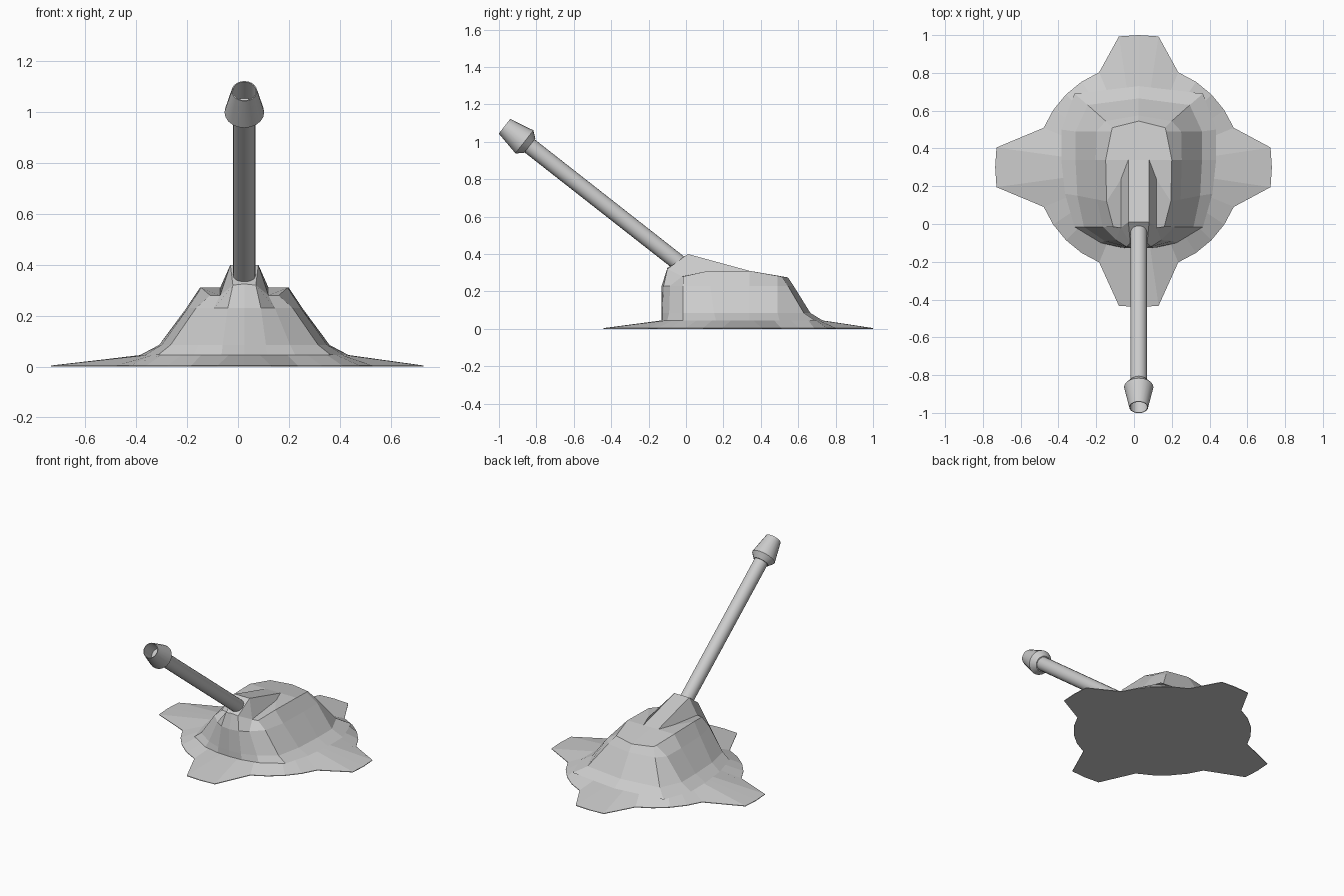
import bpy, bmesh
from math import radians, sin, cos, pi, tau, hypot
from mathutils import Vector
from mathutils.geometry import intersect_line_line_2d

if "Cube" in bpy.data.objects:
    bpy.data.objects.remove(bpy.data.objects["Cube"])

CX, CY = 0.025, 0.30   # centre of the base plate


def finish(bm, name):
    bmesh.ops.remove_doubles(bm, verts=bm.verts, dist=0.0005)
    bmesh.ops.recalc_face_normals(bm, faces=bm.faces)
    me = bpy.data.meshes.new(name)
    bm.to_mesh(me)
    bm.free()
    ob = bpy.data.objects.new(name, me)
    bpy.context.collection.objects.link(ob)
    return ob


# Turret: half outlines from back centre round to nose centre, at rising levels
rows = [
    (0.045, [(0, .73), (.34, .69), (.41, .50), (.41, .34), (.39, .16),
             (.34, -.015), (.20, -.10), (.09, -.125), (0, -.13)]),
    (0.085, [(0, .665), (.27, .63), (.335, .49), (.335, .34), (.325, .15),
             (.29, -.015), (.18, -.09), (.085, -.125), (0, -.13)]),
    (0.23, [(0, .575), (.175, .545), (.225, .49), (.228, .34), (.222, .13),
            (.19, -.015), (.12, -.085), (.065, -.12), (0, -.13)]),
]
levels = [[(x, y, z) for x, y in pts] for z, pts in rows]
levels.append([(0, .545, .275), (.14, .51, .28), (.145, .49, .283), (.175, .34, .31),
               (.17, .12, .31), (.135, -.015, .28), (.095, -.02, .28),
               (.045, -.10, .32), (0, -.10, .325)])
# Raised gun housing: peak, rear end and gutter foot
peak, peak_c = (.055, .01, .40), (0, .01, .40)
end, end_c, foot = (.055, .34, .31), (0, .34, .31), (.095, .235, .31)

polys = [list(levels[0])]
for a, b in zip(levels, levels[1:]):
    for i in range(8):
        polys.append([a[i], a[i + 1], b[i + 1], b[i]])
t = levels[-1]
polys += [[t[0], t[1], t[2], t[3], end, end_c], [end_c, end, peak, peak_c],
          [end, foot, t[6], peak], [t[3], t[4], foot, end], [t[4], t[5], t[6], foot],
          [t[6], t[7], peak], [t[7], t[8], peak_c, peak]]
bm = bmesh.new()
for s in (1, -1):
    for p in polys:
        bm.faces.new([bm.verts.new((CX + s * x, y, z)) for x, y, z in p])
finish(bm, "turret_body")

# Base plate: disc with four tapering arms, rising to the foot of the turret
base = [Vector((x, y - CY)) for x, y in rows[0][1]]
base += [Vector((-v.x, v.y)) for v in reversed(base[1:-1])]


def foot_point(d):
    for a, b in zip(base, base[1:] + base[:1]):
        hit = intersect_line_line_2d(Vector((0, 0)), d.normalized() * 2, a, b)
        if hit:
            return hit
    return d * 0.7


outer = []
for k, reach in enumerate((.705, .70, .76, .74)):
    c, s = cos(k * pi / 2), sin(k * pi / 2)
    pts = [(reach - .007, -.105), (reach, 0), (reach - .007, .105)]
    pts += [(.545 * cos(radians(a)), .545 * sin(radians(a)))
            for a in (22.6, 33.8, 45, 56.2, 67.4)]
    outer += [Vector((x * c - y * s, x * s + y * c)) for x, y in pts]
bm = bmesh.new()
low = [bm.verts.new((CX + v.x, CY + v.y, 0)) for v in outer]
rim = [bm.verts.new((CX + v.x, CY + v.y, .004)) for v in outer]
top = []
for v in outer:
    p = foot_point(v)
    top.append(bm.verts.new((CX + p.x, CY + p.y, .045)))
n = len(outer)
for a, b in ((low, rim), (rim, top)):
    for i in range(n):
        j = (i + 1) % n
        bm.faces.new((a[i], a[j], b[j], b[i]))
bm.faces.new(low)
bm.faces.new(top)
finish(bm, "base_plate")


# Gun barrel and muzzle: turned profiles (distance, radius) along the gun axis
axis = Vector((0, -.787, .617))
side = Vector((1, 0, 0))
up = axis.cross(side)
muzzle_at = Vector((CX, -.864, 1.0))


def turned(name, profile, sides=20):
    bm = bmesh.new()
    rings = []
    for d, r in profile:
        c = muzzle_at + axis * d
        rings.append([bm.verts.new(c + r * (side * cos(tau * i / sides) + up * sin(tau * i / sides)))
                      for i in range(sides)])
    for a, b in zip(rings, rings[1:]):
        for i in range(sides):
            j = (i + 1) % sides
            bm.faces.new((a[i], a[j], b[j], b[i]))
    bm.faces.new(rings[0])
    bm.faces.new(rings[-1])
    ob = finish(bm, name)
    bpy.ops.object.select_all(action='DESELECT')
    ob.select_set(True)
    bpy.context.view_layer.objects.active = ob
    bpy.ops.object.shade_smooth_by_angle(angle=radians(30))
    return ob


turned("gun_barrel", [(-1.07, .044), (-.02, .044)])
turned("muzzle", [(-.035, .05), (0, .078), (.135, .05), (.135, .046), (.03, .046)])
